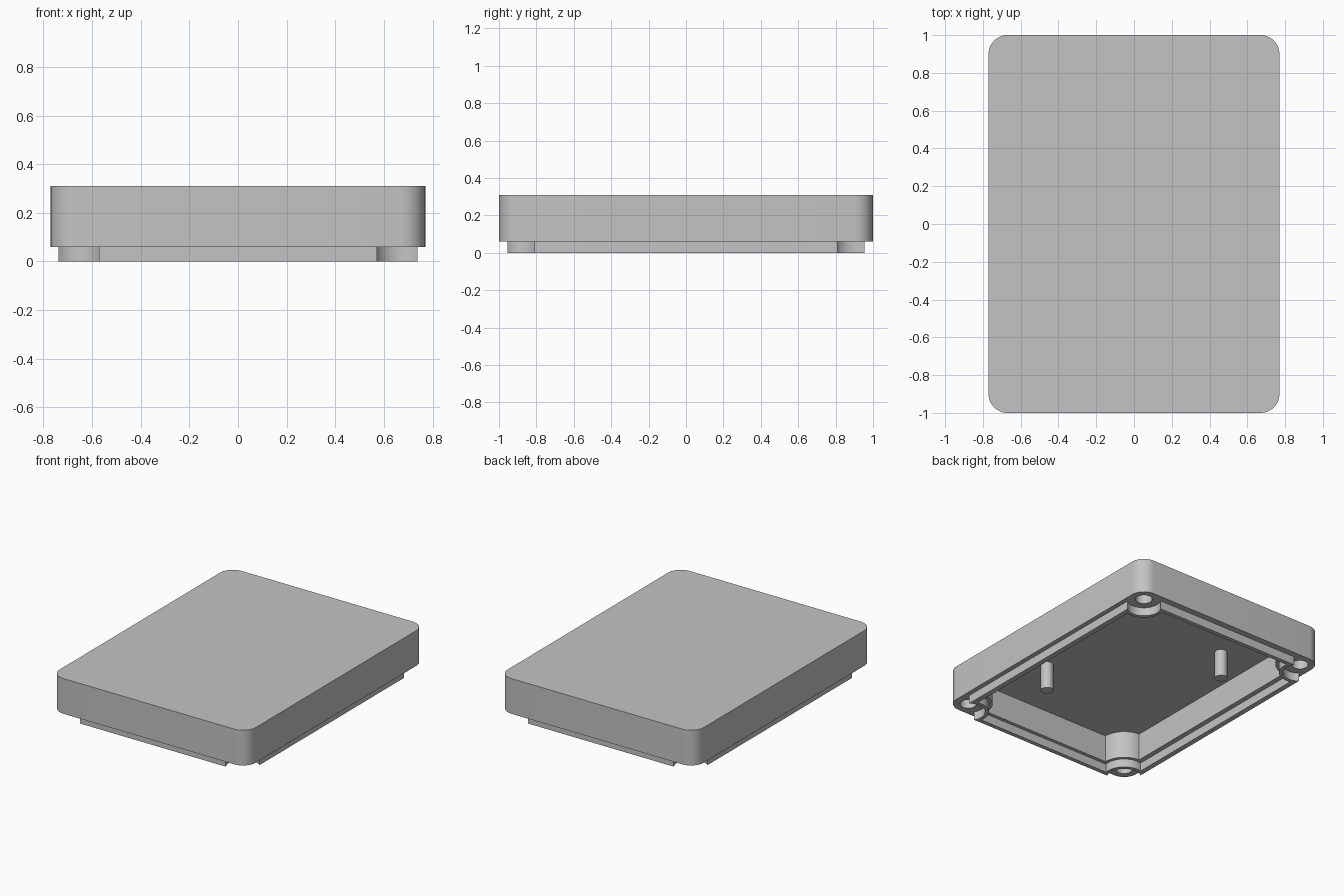
import bpy, bmesh, math

cube = bpy.data.objects.get("Cube")
if cube:
    bpy.data.objects.remove(cube, do_unlink=True)

grey = bpy.data.materials.new("mid_grey")
grey.use_nodes = True
COLOUR = (0.55, 0.55, 0.55, 1)
grey.diffuse_color = COLOUR
grey.node_tree.nodes["Principled BSDF"].inputs["Base Color"].default_value = COLOUR

HALF_X, HALF_Y, CORNER = 0.77, 1.0, 0.1
CX, CY = HALF_X - CORNER, HALF_Y - CORNER      # screw hole centres
RIM, CEILING, TOP = 0.06, 0.255, 0.31


def arc(cx, cy, r, a0, a1, n):
    return [(cx + r * math.cos(a0 + (a1 - a0) * i / n),
             cy + r * math.sin(a0 + (a1 - a0) * i / n)) for i in range(n + 1)]


def four_corners(quarter):
    """Mirror a counter-clockwise first-quadrant corner into a closed outline."""
    points = []
    for sx, sy in ((1, 1), (-1, 1), (-1, -1), (1, -1)):
        part = [(x * sx, y * sy) for x, y in quarter]
        points += part if sx * sy > 0 else part[::-1]
    return points


def notched(hx, hy, r):
    """Rectangle whose corners are scooped out around the screw holes."""
    start = -math.acos((hx - CX) / r)
    end = -math.pi - math.asin((hy - CY) / r)
    return four_corners(arc(CX, CY, r, start, end, 20))


def prism(name, outline, z0, z1):
    bm = bmesh.new()
    base = bm.faces.new([bm.verts.new((x, y, z0)) for x, y in outline])
    grown = bmesh.ops.extrude_face_region(bm, geom=[base])
    top = [g for g in grown["geom"] if isinstance(g, bmesh.types.BMVert)]
    bmesh.ops.translate(bm, verts=top, vec=(0, 0, z1 - z0))
    bmesh.ops.recalc_face_normals(bm, faces=bm.faces)
    mesh = bpy.data.meshes.new(name)
    bm.to_mesh(mesh)
    bm.free()
    mesh.materials.append(grey)
    obj = bpy.data.objects.new(name, mesh)
    bpy.context.collection.objects.link(obj)
    return obj


def activate(obj):
    bpy.ops.object.select_all(action="DESELECT")
    obj.select_set(True)
    bpy.context.view_layer.objects.active = obj


def cut(obj, cutter):
    cutter.hide_render = True
    activate(obj)
    mod = obj.modifiers.new("cut", "BOOLEAN")
    mod.operation, mod.solver, mod.object = "DIFFERENCE", "EXACT", cutter
    bpy.ops.object.modifier_apply(modifier=mod.name)
    bpy.data.objects.remove(cutter, do_unlink=True)


def circle(x, y, r):
    return arc(x, y, r, 0, 2 * math.pi, 32)[:-1]


# Lid shell with hollow inside and corner screw bosses
shell = prism("lid_shell", four_corners(arc(CX, CY, CORNER, 0, math.pi / 2, 12)), RIM, TOP)
cut(shell, prism("cavity_cutter", notched(0.665, 0.90, 0.16), -0.1, CEILING))

# Blind screw holes in the corners
for sx in (-1, 1):
    for sy in (-1, 1):
        cut(shell, prism("hole_cutter", circle(sx * CX, sy * CY, 0.055), -0.1, 0.25))

# Sealing lip that bends around the screw holes
lip = prism("sealing_lip", notched(0.737, 0.955, 0.112), 0, RIM + 0.005)
cut(lip, prism("lip_cutter", notched(0.70, 0.925, 0.137), -0.1, 0.2))

# Two diagonal support posts under the ceiling
posts = [prism("support_post", circle(s * 0.387, s * -0.43, 0.042), RIM, CEILING + 0.01)
         for s in (-1, 1)]

for obj in [shell, lip] + posts:
    activate(obj)
    bpy.ops.object.shade_smooth_by_angle(angle=math.radians(30))
